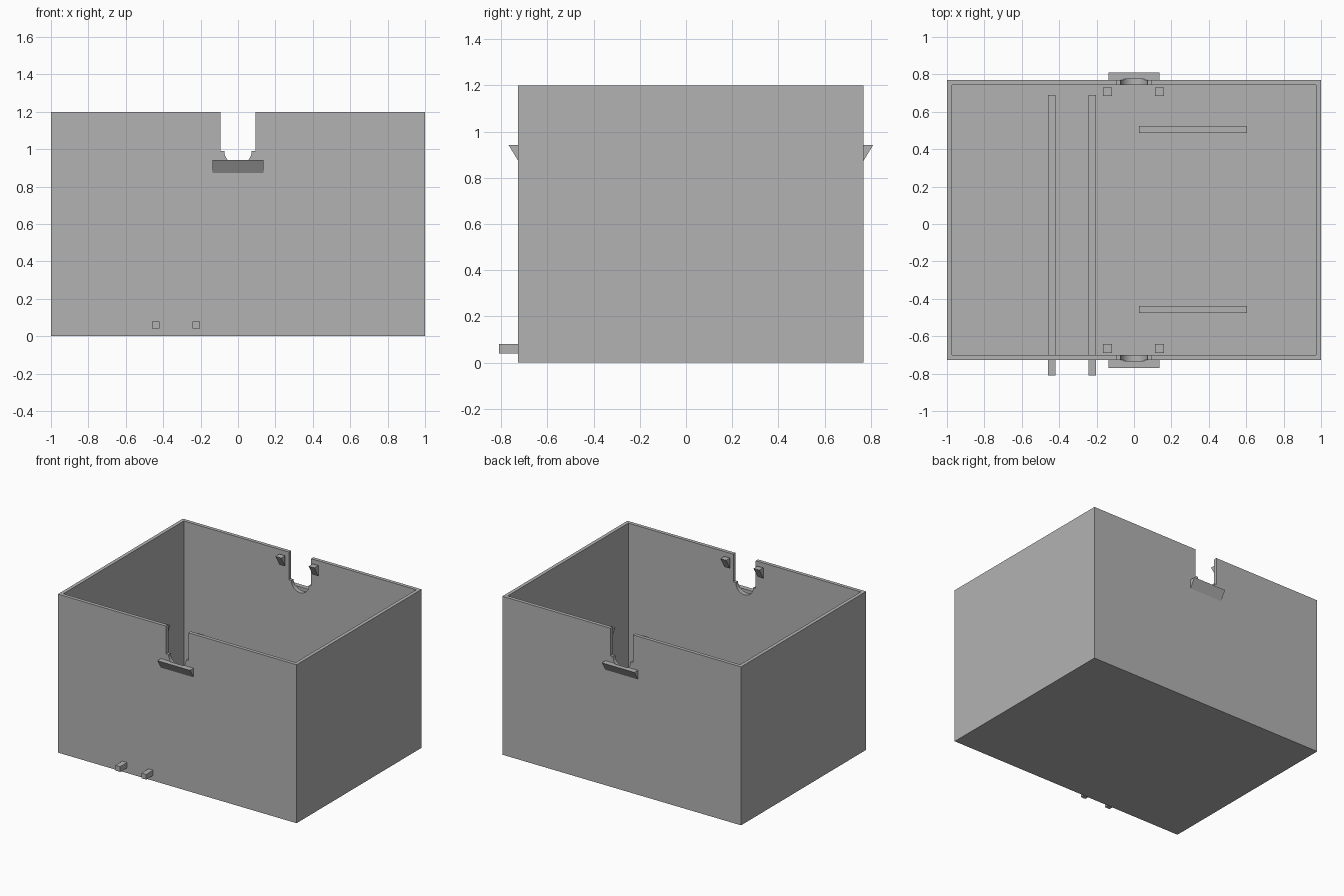
import bpy, bmesh, math
from mathutils import Vector

cube = bpy.data.objects.get("Cube")
if cube:
    bpy.data.objects.remove(cube, do_unlink=True)

grey = bpy.data.materials.new("plain grey")
grey.use_nodes = True
GREY = (0.45, 0.45, 0.45, 1)
grey.diffuse_color = GREY
grey.node_tree.nodes["Principled BSDF"].inputs["Base Color"].default_value = GREY

MID_Y = 0.021                 # middle of the tray between front and back walls
HALF_Y = 0.748                # middle to outer wall face
WALL = 0.038
HEIGHT = 1.2
INNER = HALF_Y - WALL


def finish(name, bm):
    bmesh.ops.recalc_face_normals(bm, faces=bm.faces)
    mesh = bpy.data.meshes.new(name)
    bm.to_mesh(mesh)
    bm.free()
    obj = bpy.data.objects.new(name, mesh)
    bpy.context.collection.objects.link(obj)
    mesh.materials.append(grey)
    return obj


def prism(name, points, offset):
    """Extrude a flat outline along an offset."""
    bm = bmesh.new()
    face = bm.faces.new([bm.verts.new(p) for p in points])
    new = bmesh.ops.extrude_face_region(bm, geom=[face])["geom"]
    verts = [v for v in new if isinstance(v, bmesh.types.BMVert)]
    bmesh.ops.translate(bm, verts=verts, vec=Vector(offset))
    return finish(name, bm)


def block(name, x0, x1, y0, y1, z0, z1):
    outline = [(x0, y0, z0), (x1, y0, z0), (x1, y1, z0), (x0, y1, z0)]
    return prism(name, outline, (0, 0, z1 - z0))


def wedge(name, x0, x1, wall_y, tip_y, top, bottom):
    """Triangular bracket with a flat top and a sloping underside."""
    outline = [(x0, wall_y, top), (x0, tip_y, top), (x0, wall_y, bottom)]
    return prism(name, outline, (x1 - x0, 0, 0))


# Open box: inset the top and push it down to the floor
bm = bmesh.new()
bmesh.ops.create_cube(bm, size=1)
for v in bm.verts:
    v.co = (v.co.x * 2, MID_Y + v.co.y * 2 * HALF_Y, (v.co.z + 0.5) * HEIGHT)
top = max(bm.faces, key=lambda f: f.calc_center_median().z)
bmesh.ops.inset_individual(bm, faces=[top], thickness=WALL)
new = bmesh.ops.extrude_discrete_faces(bm, faces=[top])["faces"][0]
bmesh.ops.translate(bm, verts=new.verts, vec=(0, 0, 0.04 - HEIGHT))
bmesh.ops.remove_doubles(bm, verts=bm.verts, dist=0.0001)
box = finish("open_box", bm)

# Slot with a round cradle at its foot, cut through both end walls
SLOT, RADIUS, SEAT = 0.094, 0.073, 0.99
reach = HALF_Y + 0.006
outline = [(SLOT, SEAT), (SLOT, 1.3), (-SLOT, 1.3), (-SLOT, SEAT)]
steps = 24
for i in range(steps + 1):
    a = math.pi + math.pi * i / steps
    outline.append((RADIUS * math.cos(a), SEAT + RADIUS * math.sin(a)))
cutter = prism("slot_cutter", [(x, MID_Y - reach, z) for x, z in outline],
               (0, 2 * reach, 0))
cutter.hide_render = True

cut_parts = [box]
for label, side in (("front", -1), ("back", 1)):
    outer = MID_Y + side * HALF_Y
    inner = MID_Y + side * INNER
    # Outer ledge under the slot
    cut_parts.append(wedge(label + "_ledge", -0.137, 0.137, outer,
                           outer + side * 0.042, 0.943, 0.874))
    # Small inner brackets beside the slot
    for name, x in (("right", -0.141), ("left", 0.137)):
        wedge(label + "_" + name + "_bracket", x - 0.024, x + 0.024, inner,
              inner - side * 0.047, 1.17, 1.09)

for obj in cut_parts:
    mod = obj.modifiers.new("slot", "BOOLEAN")
    mod.operation = "DIFFERENCE"
    mod.solver = "EXACT"
    mod.object = cutter
    bpy.context.view_layer.objects.active = obj
    bpy.ops.object.modifier_apply(modifier=mod.name)
    # Round cradle shaded smooth, corners kept sharp
    bpy.ops.object.select_all(action="DESELECT")
    obj.select_set(True)
    bpy.ops.object.shade_smooth_by_angle(angle=math.radians(20))
bpy.data.objects.remove(cutter, do_unlink=True)

# Long floor rails that poke out through the front wall
for name, x in (("outer_rail", -0.44), ("inner_rail", -0.222)):
    block(name, x - 0.02, x + 0.02, -0.81, 0.69, 0.04, 0.08)

# Short cross ribs on the floor
for name, y in (("back_rib", 0.505), ("front_rib", -0.457)):
    block(name, 0.028, 0.605, y - 0.019, y + 0.019, 0.04, 0.08)
